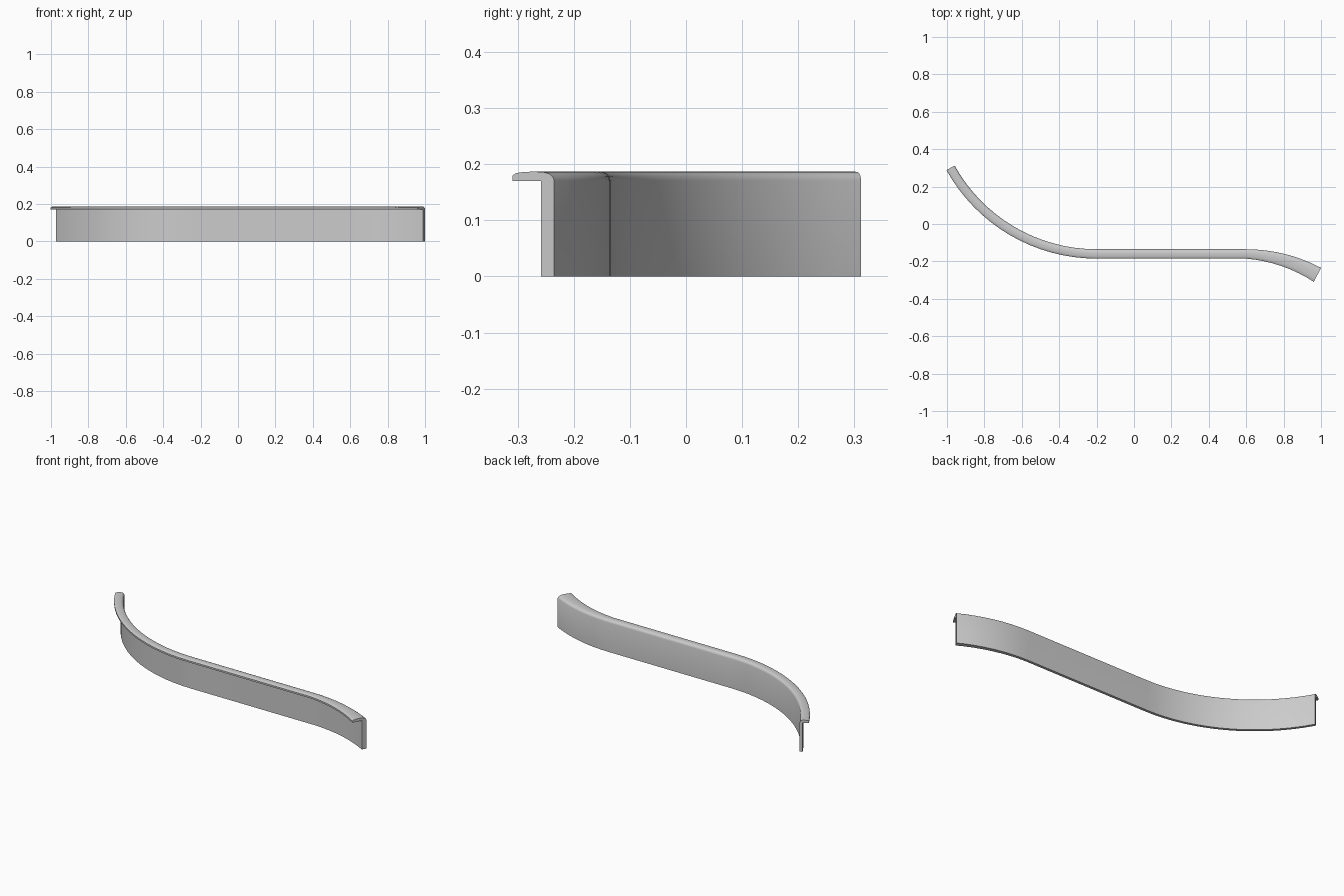
import bpy
import bmesh
from math import sin, cos, radians

cube = bpy.data.objects.get("Cube")
if cube:
    bpy.data.objects.remove(cube, do_unlink=True)

grey = bpy.data.materials.new("plain_grey")
grey.use_nodes = True
colour = (0.6, 0.6, 0.6, 1)
grey.diffuse_color = colour
grey.node_tree.nodes["Principled BSDF"].inputs["Base Color"].default_value = colour

# Cross-section: (distance forward of the back face, height)
profile = [(0, 0), (0, 0.171), (0.002, 0.178), (0.006, 0.183), (0.013, 0.186),
           (0.025, 0.187), (0.038, 0.186), (0.046, 0.184), (0.05, 0.18),
           (0.05, 0.17), (0.016, 0.17), (0.016, 0)]

# Path stations along the back face: x, y, heading angle, widening
BACK_Y = -0.135
stations = []


def add_arc(start_x, radius, sweep, steps, side, widen):
    """Arc leaving the straight part; side -1 bends back, +1 bends forward."""
    arc = []
    for i in range(steps + 1):
        t = i / steps
        a = radians(sweep) * t
        arc.append((start_x + side * radius * sin(a),
                    BACK_Y - side * radius * (1 - cos(a)),
                    -a, 1 + (widen - 1) * t))
    stations.extend(arc if side > 0 else reversed(arc))


add_arc(-0.2, 0.868, 61, 16, -1, 1)
add_arc(0.6, 0.853, 28, 8, 1, 1.68)

# Sweep the section along the path
bm = bmesh.new()
rings = []
for x, y, a, w in stations:
    rings.append([bm.verts.new((x + sin(a) * d * w, y - cos(a) * d * w, z))
                  for d, z in profile])
n = len(profile)
for r, s in zip(rings, rings[1:]):
    for i in range(n):
        j = (i + 1) % n
        bm.faces.new((r[i], r[j], s[j], s[i]))
bm.faces.new(rings[0])
bm.faces.new(rings[-1][::-1])
bmesh.ops.recalc_face_normals(bm, faces=bm.faces)

mesh = bpy.data.meshes.new("curved_lipped_panel")
bm.to_mesh(mesh)
bm.free()
mesh.materials.append(grey)
panel = bpy.data.objects.new("curved_lipped_panel", mesh)
bpy.context.collection.objects.link(panel)

bpy.ops.object.select_all(action="DESELECT")
panel.select_set(True)
bpy.context.view_layer.objects.active = panel
bpy.ops.object.shade_smooth_by_angle(angle=radians(35))
